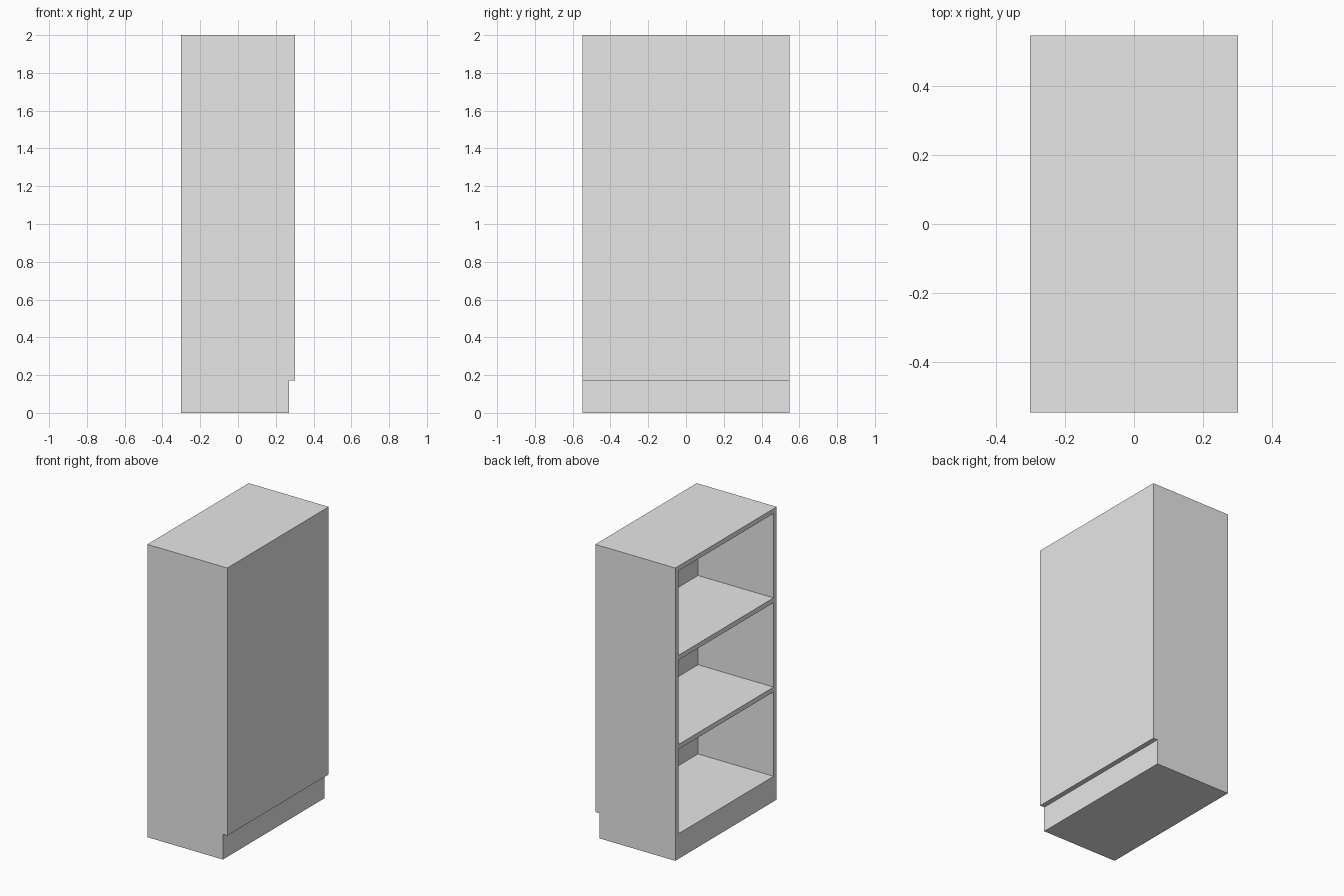
import bpy

cube = bpy.data.objects.get("Cube")
if cube:
    bpy.data.objects.remove(cube, do_unlink=True)

# Overall sizes: the open side faces -x, the door faces +x
HX, HY, HEIGHT = 0.302, 0.547, 2.0
BOARD = 0.033
PLINTH = 0.172
INNER_X = HX - BOARD
OPENING = (HEIGHT - PLINTH - 3 * BOARD) / 3

grey = bpy.data.materials.new("light_grey")
grey.use_nodes = True
colour = (0.8, 0.8, 0.8, 1)
grey.diffuse_color = colour
grey.node_tree.nodes["Principled BSDF"].inputs["Base Color"].default_value = colour


def box(name, low, high):
    """Axis-aligned board between two corners."""
    bpy.ops.mesh.primitive_cube_add(size=1)
    obj = bpy.context.object
    obj.name = name
    for v in obj.data.vertices:
        v.co = [h if c > 0 else l for c, l, h in zip(v.co, low, high)]
    obj.data.materials.append(grey)
    return obj


# Recessed plinth and the door that overhangs it
box("plinth", (-HX, -HY, 0), (INNER_X, HY, PLINTH))
box("door_panel", (INNER_X, -HY, PLINTH), (HX, HY, HEIGHT))

# Carcass sides and top
box("front_side", (-HX, -HY, PLINTH), (INNER_X, BOARD - HY, HEIGHT))
box("back_side", (-HX, HY - BOARD, PLINTH), (INNER_X, HY, HEIGHT))
box("top_board", (-HX, BOARD - HY, HEIGHT - BOARD), (INNER_X, HY - BOARD, HEIGHT))

# Two evenly spaced shelves
for i, name in enumerate(("lower_shelf", "upper_shelf")):
    z = PLINTH + OPENING + i * (OPENING + BOARD)
    box(name, (-HX, BOARD - HY, z), (INNER_X, HY - BOARD, z + BOARD))
